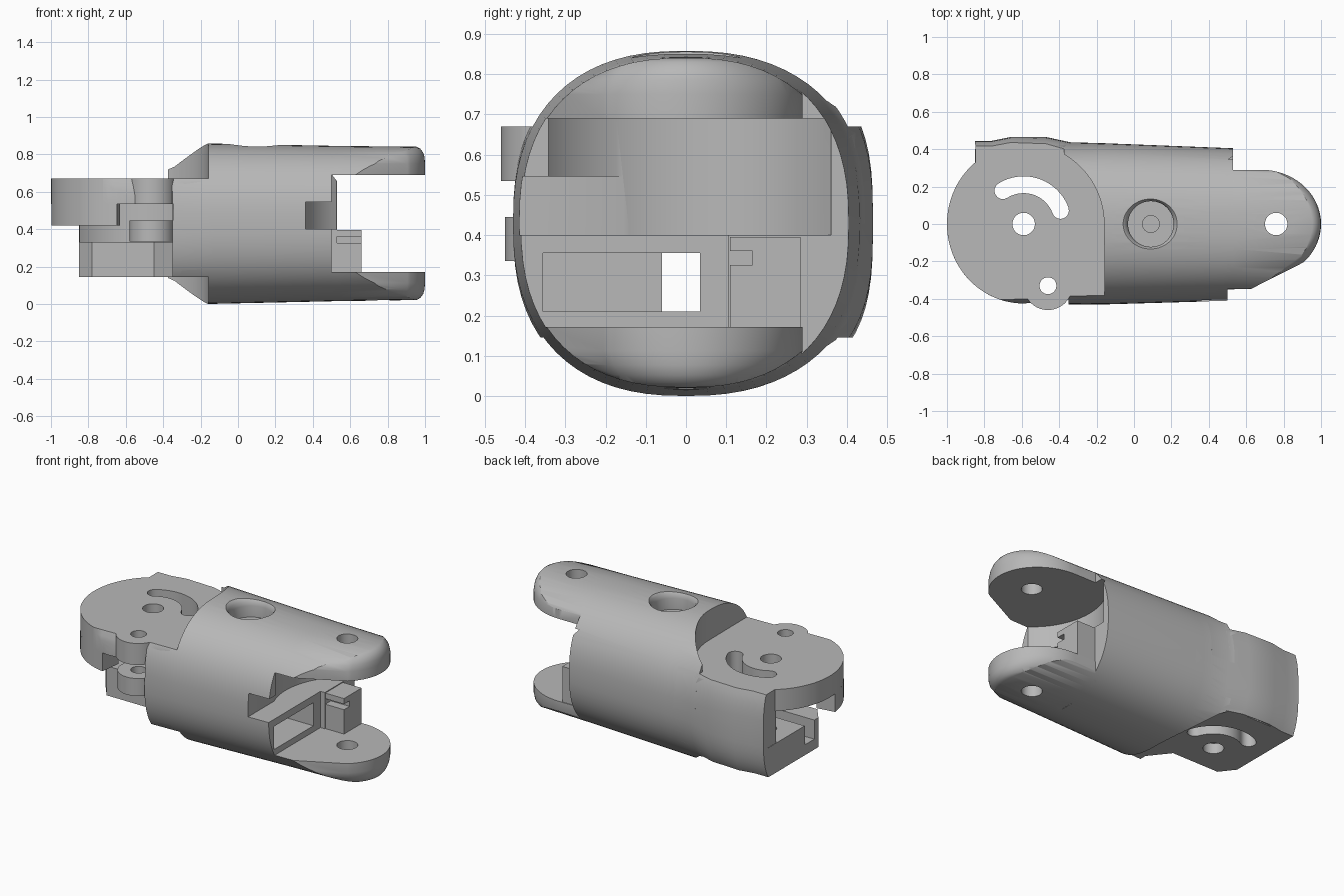
import bpy, bmesh
from math import cos, sin, pi, radians

cube = bpy.data.objects.get("Cube")
if cube:
    bpy.data.objects.remove(cube)

grey = bpy.data.materials.new("satin_grey")
grey.use_nodes = True
grey.diffuse_color = (0.48, 0.48, 0.48, 1)
grey.node_tree.nodes["Principled BSDF"].inputs["Base Color"].default_value = grey.diffuse_color

PIVOT = (-0.59, 0)   # knuckle axis at the tongue end
PIN = (0.76, 0)      # pin axis at the fork end


def loft(name, rings):
    """Closed solid through rings of equal point count."""
    bm = bmesh.new()
    loops = [[bm.verts.new(p) for p in ring] for ring in rings]
    n = len(loops[0])
    for a, b in zip(loops, loops[1:]):
        for i in range(n):
            bm.faces.new((a[i], a[(i + 1) % n], b[(i + 1) % n], b[i]))
    bm.faces.new(loops[0])
    bm.faces.new(loops[-1])
    bmesh.ops.recalc_face_normals(bm, faces=bm.faces)
    mesh = bpy.data.meshes.new(name)
    bm.to_mesh(mesh)
    bm.free()
    obj = bpy.data.objects.new(name, mesh)
    bpy.context.collection.objects.link(obj)
    obj.data.materials.append(grey)
    return obj


def prism(outline, layers, origin=(0, 0)):
    """Extrude a plan outline through (z, x scale, y scale) layers."""
    ox, oy = origin
    return loft("cutter", [[(ox + (x - ox) * sx, oy + (y - oy) * sy, z) for x, y in outline]
                           for z, sx, sy in layers])


def slab(outline, z0, z1):
    return prism(outline, [(z0, 1, 1), (z1, 1, 1)])


def box(x0, x1, y0, y1, z0, z1):
    return slab([(x0, y0), (x1, y0), (x1, y1), (x0, y1)], z0, z1)


def arc(c, rx, ry, a0, a1, n=24):
    return [(c[0] + rx * cos(radians(a0 + (a1 - a0) * i / n)),
             c[1] + ry * sin(radians(a0 + (a1 - a0) * i / n))) for i in range(n + 1)]


def drum(c, r, z0, z1):
    return slab(arc(c, r, r, 0, 354, 59), z0, z1)


def hull(name):
    """Tapered rounded sleeve: x, front y, back y, bottom z, top z, squareness."""
    stations = [(-1.02, .43, .445, 0, .858, 3), (-.76, .43, .445, 0, .858, 3),
                (-.66, .43, .465, 0, .858, 3), (-.47, .43, .465, 0, .858, 2.8),
                (-.34, .43, .437, 0, .858, 2.5), (-.16, .43, .432, 0, .858, 2.4),
                (.53, .41, .405, .015, .845, 2.4), (1.02, .40, .39, .022, .84, 2.4)]
    rings = []
    for x, front, back, lo, hi, k in stations:
        ring = []
        for i in range(72):
            c, s = cos(2 * pi * i / 72), sin(2 * pi * i / 72)
            y = abs(c) ** (2 / k) * (back if c > 0 else -front)
            z = abs(s) ** (2 / k) * (1 if s > 0 else -1)
            ring.append((x, y, (lo + hi) / 2 + z * (hi - lo) / 2))
        rings.append(ring)
    return loft(name, rings)


def carve(obj, cutters, op="DIFFERENCE"):
    for c in cutters:
        m = obj.modifiers.new("cut", "BOOLEAN")
        m.operation, m.solver, m.object = op, "EXACT", c
        c.hide_render = True
        bpy.context.view_layer.update()
        dg = bpy.context.evaluated_depsgraph_get()
        mesh = bpy.data.meshes.new_from_object(obj.evaluated_get(dg))
        obj.modifiers.clear()
        obj.data = mesh
        bpy.data.objects.remove(c)
    return obj


def keep(name, region):
    return carve(hull(name), [region], "INTERSECT")


def tunnel():
    """Cable channel running the length of the part."""
    return [box(-.2, .7, -.355, .035, .21, .355), box(-1.2, .1, -.06, .035, .21, .355)]


def arc_slot():
    return slab(arc(PIVOT, .255, .255, 20, 122)
                + arc((-.701, .178), .045, .045, 122, 302, 8)[1:-1]
                + arc(PIVOT, .165, .165, 122, 20)
                + arc((-.393, .072), .045, .045, 200, 380, 8)[1:-1], -.1, 1)


# Sleeve body with curved rear wall, top bore and fork-side recesses
plan = [(-.155, -.6), (.5, -.6), (.5, .105), (.53, .105), (.53, .6), (-.375, .6)]
body = keep("body", slab(plan + arc(PIVOT, .43, .43, 60, 0), -.1, 1))
swing = arc(PIN, .43, .43, 123, 237) + [(.9, -.36), (.9, .36)]
carve(body, [slab(swing, .40, .69),
             box(.36, .7, -.6, .095, .40, .545),
             prism(arc((.09, 0), .122, .122, 0, 354, 59),
                   [(.74, 1, 1), (.81, 1, 1), (.835, 1.05, 1.05), (.85, 1.15, 1.15),
                    (.9, 1.7, 1.5)], (.09, 0)),
             drum((.09, 0), .045, .6, .8)] + tunnel())

# Neck joining the tongue plates to the body
neck = keep("neck", box(-.35, -.1, -.6, .6, .145, .67))
carve(neck, tunnel() + [arc_slot(), drum((-.46, -.33), .15, .445, .535)])

# Fork arms with rounded outer rims
arm = [(.49, .29)] + arc((.68, 0), .32, .29, 90, -45, 32) + [(.6, -.36), (.49, -.40)]
rim = [(.69, 1, 1), (.75, 1, 1), (.785, .995, .95), (.81, .98, .87), (.83, .95, .78),
       (.846, .89, .65)]
for name, flip in (("upper_fork", False), ("lower_fork", True)):
    layers = [(.862 - z if flip else z, sx, sy) for z, sx, sy in rim]
    fork = keep(name, prism(arm, layers, (.49, 0)))
    carve(fork, [drum(PIN, .06, -.1, 1)])

# Stop block between the fork arms, with a cord groove
stop = box(.49, .66, .11, .285, .165, .395)
stop.name = "stop_block"
carve(stop, [box(.4, .8, .0, .165, .325, .36)])

# Upper tongue plate
tongue = arc(PIVOT, .41, .425, 90, 270, 48) + [(-.2, -.39), (-.2, .3), (-.36, .42)]
upper = keep("upper_tongue", slab(tongue, .535, .67))
carve(upper, [arc_slot(), drum(PIVOT, .06, -.1, 1), drum((-.46, -.33), .045, -.1, 1)])

# Curved lip hanging under the front rim of the upper plate
lip = arc(PIVOT, .41, .425, 188, 262) + arc(PIVOT, .29, .29, 262, 188)
keep("tongue_lip", slab(lip, .42, .537))

# Front lugs around the small pin
for name, r, z0, z1 in (("upper_lug", .13, .535, .67), ("lower_lug", .12, .335, .445)):
    lug = drum((-.46, -.33), r, z0, z1)
    lug.name = name
    carve(lug, [drum((-.46, -.33), .045, -.1, 1)])

# Lower tongue plate
shelf = [(-.85, .4), (-.85, -.1), (-.78, -.19), (-.45, -.19), (-.3, -.38), (-.2, -.38), (-.2, .4)]
lower = keep("lower_tongue", slab(shelf, .145, .33))
carve(lower, tunnel() + [arc_slot(), drum(PIVOT, .06, -.1, 1)])

# Back shell closing the gap between the plates
wall = [(-.2, .6), (-.85, .6)] + arc(PIVOT, .41, .41, 129, 30)
keep("back_shell", slab(wall, .145, .67))

# Smooth shading with crisp edges
for o in bpy.context.scene.objects:
    if o.type == "MESH" and grey.name in o.data.materials:
        bpy.ops.object.select_all(action="DESELECT")
        o.select_set(True)
        bpy.context.view_layer.objects.active = o
        bpy.ops.object.shade_smooth_by_angle(angle=radians(30))
